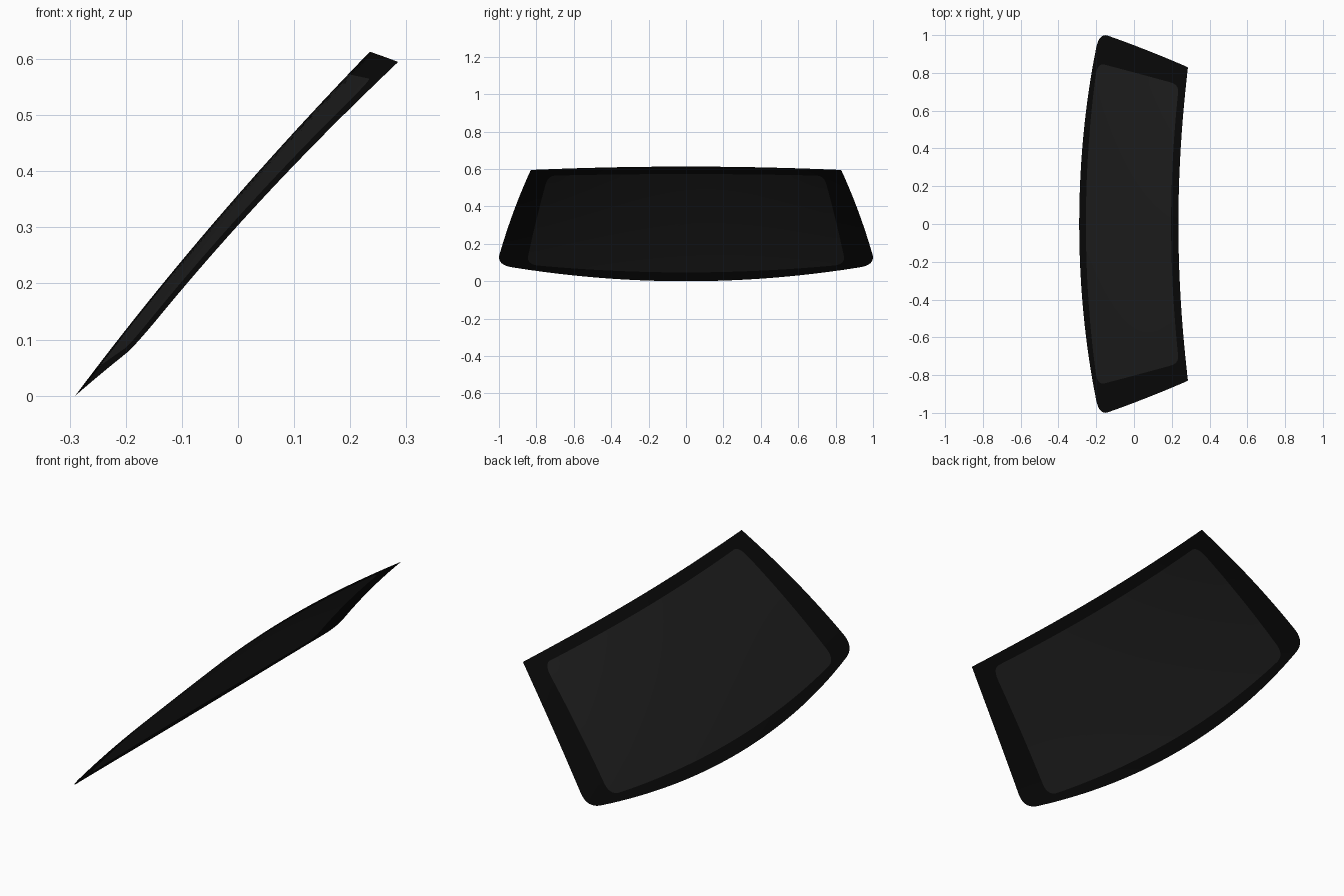
import bpy, bmesh

if "Cube" in bpy.data.objects:
    bpy.data.objects.remove(bpy.data.objects["Cube"])


def surface(y, z):
    # curved sheet: leaning centre line plus a sideways bow that grows toward the top
    x = -0.29 + 0.8564 * z - 0.182 * z * (0.613 - z)
    return (x + (0.035 + 0.04 * z + 0.19 * z ** 3) * y * y, y, z)


def bezier(a, b, c, n):
    pts = []
    for i in range(n):
        t = i / n
        pts.append(tuple((1 - t) ** 2 * p + 2 * t * (1 - t) * q + t * t * r
                         for p, q, r in zip(a, b, c)))
    return pts


def arc(y0, y1, z_mid, z_end, n):
    # parabolic bottom or top edge; z_end is reached at the widest point
    w = max(y0, y1)
    ys = [y0 + (y1 - y0) * i / n for i in range(n)]
    return [(y, z_mid + (z_end - z_mid) * (y / w) ** 2) for y in ys]


def outline(z_low, low, low_ctrl, side_a, side_ctrl, side_b, top_ctrl, top, z_top):
    half = arc(0, low[0], z_low, low[1], 20)
    half += bezier(low, low_ctrl, side_a, 10)
    half += bezier(side_a, side_ctrl, side_b, 14)
    half += bezier(side_b, top_ctrl, top, 6)
    half += arc(top[0], 0, z_top, top[1], 20)
    half.append((0, z_top))
    return half + [(-y, z) for y, z in half[-2:0:-1]]


def rings(name, start, end, steps, color):
    bm = bmesh.new()
    n = len(start)
    loops = []
    for s in range(steps + 1):
        t = s / steps
        loops.append([bm.verts.new(surface(a[0] + (b[0] - a[0]) * t,
                                           a[1] + (b[1] - a[1]) * t))
                      for a, b in zip(start, end)])
    for la, lb in zip(loops, loops[1:]):
        for i in range(n):
            j = (i + 1) % n
            bm.faces.new((la[j], la[i], lb[i], lb[j]))
    bmesh.ops.remove_doubles(bm, verts=bm.verts, dist=1e-5)
    bm.normal_update()
    for f in bm.faces:
        f.smooth = True
        if f.normal.x > 0:
            f.normal_flip()
    mesh = bpy.data.meshes.new(name)
    bm.to_mesh(mesh)
    bm.free()
    mat = bpy.data.materials.new(name)
    mat.diffuse_color = (color, color, color, 1)
    mat.use_nodes = True
    mat.node_tree.nodes["Principled BSDF"].inputs["Base Color"].default_value = mat.diffuse_color
    mesh.materials.append(mat)
    bpy.context.collection.objects.link(bpy.data.objects.new(name, mesh))


outer = outline(0.0, (0.92, 0.073), (1.018, 0.085), (0.995, 0.15), (0.928, 0.38),
                (0.832, 0.59), (0.83, 0.595), (0.826, 0.595), 0.613)
inner = outline(0.047, (0.79, 0.084), (0.855, 0.09), (0.843, 0.14), (0.80, 0.34),
                (0.75, 0.52), (0.738, 0.562), (0.70, 0.565), 0.573)

# black painted border
rings("windshield_border", outer, inner, 4, 0.003)
# dark glass pane inside the border
rings("windshield_glass", inner, [(0, 0.31)] * len(inner), 16, 0.014)
